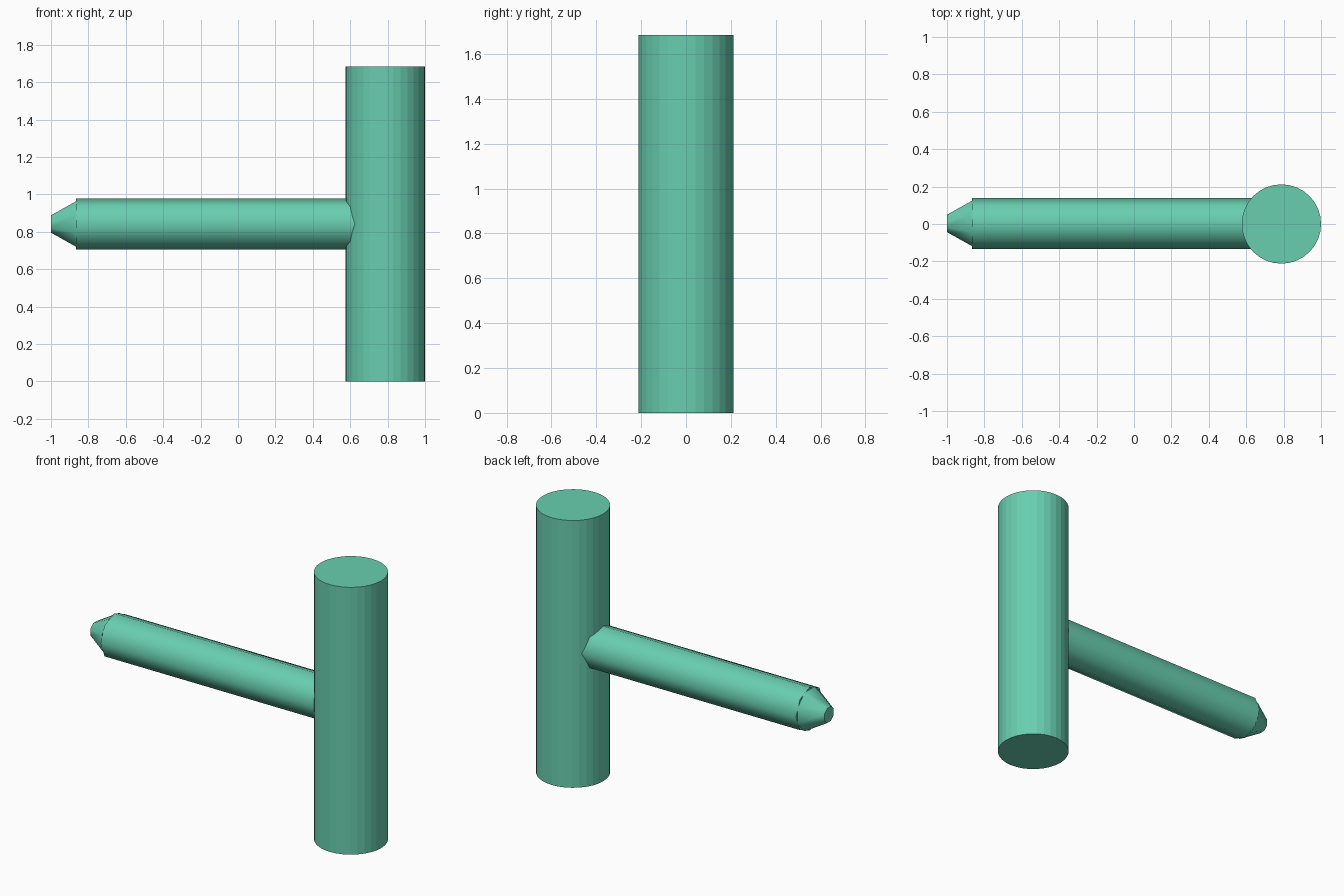
import bpy
from math import pi

if "Cube" in bpy.data.objects:
    bpy.data.objects.remove(bpy.data.objects["Cube"])


def frustum(name, sides, r1, r2, start, length, along_x=False, turn=0.0):
    """Cone or cylinder from start, running up z or towards -x."""
    x, y, z = start
    loc = (x - length / 2, y, z) if along_x else (x, y, z + length / 2)
    bpy.ops.mesh.primitive_cone_add(vertices=sides, radius1=r1, radius2=r2,
                                    depth=length, location=loc)
    ob = bpy.context.object
    ob.name = name
    ob.rotation_mode = 'ZYX'
    ob.rotation_euler = (0, -pi / 2 if along_x else 0, turn)
    # bake the turn about the own axis first, then the tilt
    from mathutils import Matrix
    ob.data.transform(Matrix.Rotation(turn, 4, 'Z'))
    ob.rotation_euler = (0, -pi / 2 if along_x else 0, 0)
    mat = bpy.data.materials.get("green") or bpy.data.materials.new("green")
    mat.diffuse_color = (0.14, 0.62, 0.43, 1)
    mat.use_nodes = True
    mat.node_tree.nodes["Principled BSDF"].inputs["Base Color"].default_value = mat.diffuse_color
    ob.data.materials.append(mat)
    return ob


# upright mallet head
frustum("mallet_head", 32, 0.212, 0.212, (0.788, 0, 0), 1.685)

# eight-sided handle, sunk into the head
handle = frustum("handle", 8, 0.137, 0.137, (0.78, 0.003, 0.842), 1.645, True)

# tapered handle tip, turned half a side against the handle
tip = frustum("handle_tip", 8, 0.132, 0.05, (-0.865, 0.003, 0.842), 0.135, True, pi / 8)

for ob in (handle, tip):
    bpy.ops.object.select_all(action='DESELECT')
    ob.select_set(True)
    bpy.context.view_layer.objects.active = ob
    bpy.ops.object.shade_smooth_by_angle(angle=pi / 3)
